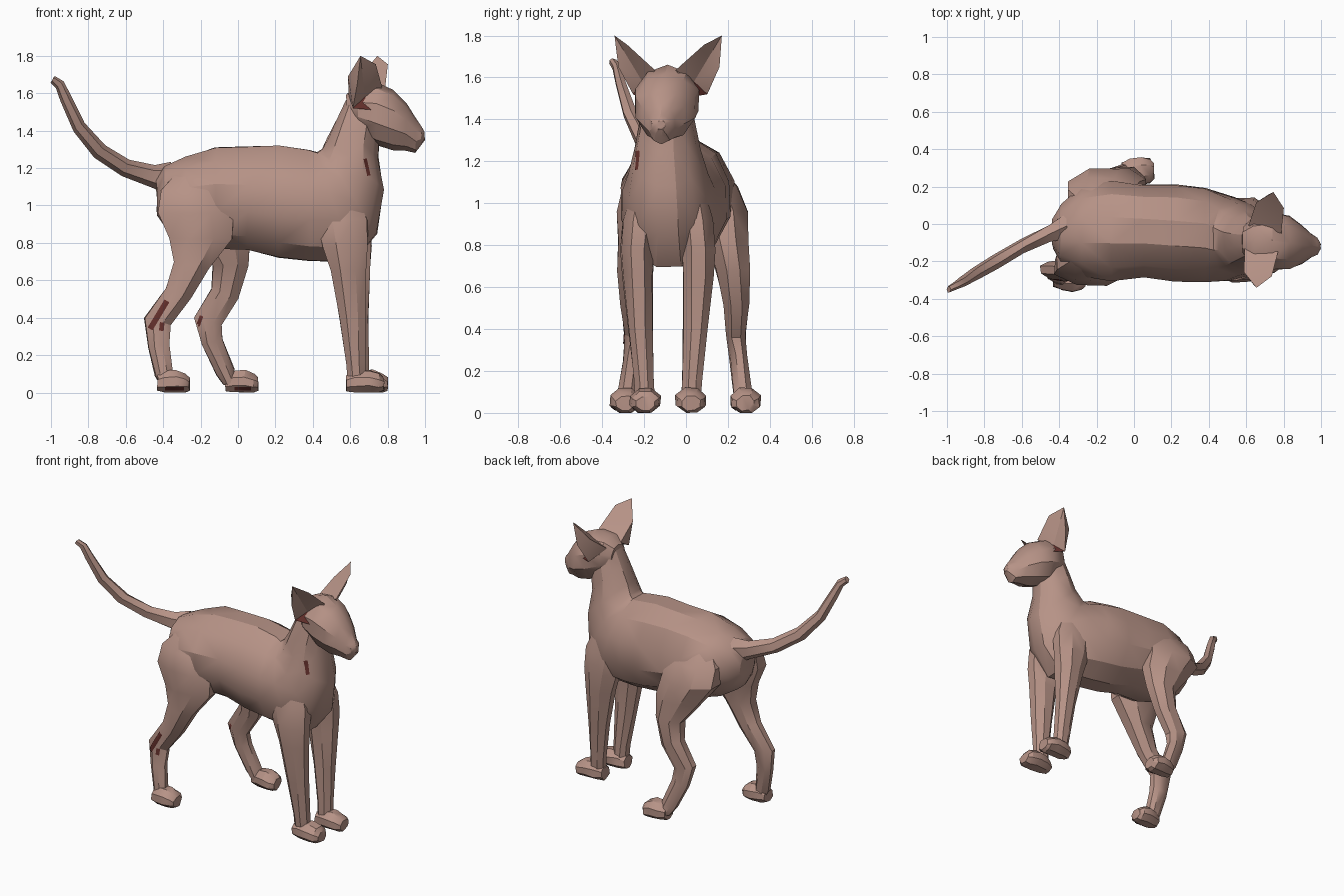
import bpy, bmesh, math, random
from mathutils import Vector, Matrix
from mathutils.bvhtree import BVHTree

random.seed(4)


def material(name, rgb):
    m = bpy.data.materials.new(name)
    m.diffuse_color = (*rgb, 1)
    return m


SKIN = material("pink brown skin", (0.47, 0.29, 0.24))
DARK = material("dark red hollow", (0.13, 0.03, 0.025))


def finish(name, bm, mats=(SKIN, DARK)):
    bmesh.ops.recalc_face_normals(bm, faces=bm.faces)
    bmesh.ops.triangulate(bm, faces=bm.faces)
    me = bpy.data.meshes.new(name)
    bm.to_mesh(me)
    bm.free()
    for m in mats:
        me.materials.append(m)
    ob = bpy.data.objects.new(name, me)
    bpy.context.collection.objects.link(ob)
    return ob


def loft(name, rings, n=10, jitter=0.004):
    """Skin rings (x, y, z, half width in y, half height, pitch of the path)."""
    bm = bmesh.new()
    loops = []
    for x, y, z, ry, ru, pitch in rings:
        t = math.radians(pitch)
        up = Vector((-math.sin(t), 0, math.cos(t)))
        loop = []
        for i in range(n):
            a = 2 * math.pi * (i + 0.5) / n
            k = 1.03
            p = Vector((x, y, z)) + Vector((0, 1, 0)) * ry * k * math.cos(a) + up * ru * k * math.sin(a)
            p += Vector([random.uniform(-jitter, jitter) for _ in range(3)])
            p.z = max(p.z, 0)
            loop.append(bm.verts.new(p))
        loops.append(loop)
    for a, b in zip(loops, loops[1:]):
        for i in range(n):
            j = (i + 1) % n
            bm.faces.new((a[i], a[j], b[j], b[i]))
    bm.faces.new(loops[0])
    bm.faces.new(loops[-1])
    return finish(name, bm)


def streak(name, target, path, width, steps=6):
    """Thin dark strip laid on the -y side of a part along a path of (x, z)."""
    tree = BVHTree.FromObject(target, bpy.context.evaluated_depsgraph_get())
    (x0, z0), (x1, z1) = path
    d = Vector((x1 - x0, z1 - z0)).normalized()
    bm = bmesh.new()
    rows = []
    for i in range(steps + 1):
        f = i / steps
        row = []
        for s in (-0.5, 0, 0.5):
            x = x0 + (x1 - x0) * f - d.y * width * s
            z = z0 + (z1 - z0) * f + d.x * width * s
            hit = tree.ray_cast(Vector((x, -3, z)), Vector((0, 1, 0)))[0]
            row.append(bm.verts.new(hit + Vector((0, -0.005, 0))) if hit else None)
        rows.append(row)
    for a, b in zip(rows, rows[1:]):
        for k in (0, 1):
            quad = (a[k], a[k + 1], b[k + 1], b[k])
            if all(quad):
                bm.faces.new(quad)
    finish(name, bm, (DARK,))


# Torso running up into the neck
torso = loft("torso_and_neck", [
    (-0.435, -0.05, 1.05, 0.08, 0.10, 0),
    (-0.39, -0.05, 1.05, 0.16, 0.165, 0),
    (-0.28, -0.04, 1.04, 0.24, 0.22, 0),
    (-0.12, -0.035, 1.04, 0.27, 0.27, 0),
    (0.05, -0.04, 1.04, 0.25, 0.275, 0),
    (0.22, -0.05, 1.02, 0.26, 0.30, 0),
    (0.38, -0.06, 1.00, 0.25, 0.295, 0),
    (0.52, -0.08, 0.99, 0.22, 0.31, 18),
    (0.595, -0.085, 1.075, 0.19, 0.27, 33),
    (0.63, -0.09, 1.22, 0.16, 0.205, 47),
    (0.64, -0.09, 1.36, 0.13, 0.155, 45),
    (0.665, -0.09, 1.465, 0.11, 0.135, 42)], n=12)

# Head with tapering muzzle
loft("head", [
    (0.58, -0.085, 1.52, 0.07, 0.075, 0),
    (0.64, -0.09, 1.515, 0.13, 0.125, 0),
    (0.74, -0.09, 1.49, 0.155, 0.165, 0),
    (0.83, -0.10, 1.455, 0.145, 0.155, 0),
    (0.90, -0.11, 1.42, 0.105, 0.125, 0),
    (0.95, -0.115, 1.375, 0.065, 0.09, 0),
    (0.98, -0.12, 1.37, 0.045, 0.05, 0),
    (0.997, -0.12, 1.372, 0.02, 0.022, 0)], n=10, jitter=0.003)

# Tail curving back and up
loft("tail", [
    (-0.36, -0.01, 1.14, 0.075, 0.09, 0),
    (-0.45, -0.05, 1.155, 0.05, 0.06, -5),
    (-0.60, -0.12, 1.20, 0.04, 0.045, -25),
    (-0.74, -0.20, 1.29, 0.04, 0.043, -40),
    (-0.85, -0.265, 1.42, 0.035, 0.038, -52),
    (-0.92, -0.31, 1.57, 0.025, 0.03, -65),
    (-0.955, -0.33, 1.645, 0.022, 0.026, -50),
    (-0.99, -0.35, 1.675, 0.018, 0.02, -30)], n=6, jitter=0.002)


# Ears: broad cups, open to the front and outside, on a slightly turned head
def ear(name, side):
    pts = [(0.08, 0.05, 1.635), (-0.10, 0.06, 1.59), (-0.055, 0.18, 1.52),
           (0.0, 0.26, 1.80), (0.05, 0.14, 1.51), (-0.02, 0.245, 1.65),
           (0.0, 0.125, 1.58), (-0.08, 0.19, 1.69), (0.07, 0.185, 1.755)]
    turn = Matrix.Rotation(math.radians(-10), 3, 'Z')
    bm = bmesh.new()
    a, b, c, d, e, f, g, h, i = [
        bm.verts.new(turn @ Vector((x, y * side, z)) + Vector((0.70, -0.085, 0)))
        for x, y, z in pts]
    for face in ((a, b, h), (a, h, i), (h, d, i), (b, c, h), (c, f, h), (f, d, h),
                 (a, i, g), (i, d, g), (d, f, g), (f, c, g), (e, a, g), (a, e, c, b)):
        bm.faces.new(face)
    bm.faces.new((c, e, g)).material_index = 1
    finish(name, bm)


ear("near_ear", -1)
ear("far_ear", 1)


# Paws: rounded blocks with a flat sole
def paw(name, x, y, half):
    return loft(name, [
        (x - half, y, 0.05, 0.045, 0.045, 0),
        (x - half * 0.5, y, 0.058, 0.065, 0.06, 0),
        (x + half * 0.2, y, 0.06, 0.078, 0.062, 0),
        (x + half * 0.75, y, 0.05, 0.068, 0.052, 0),
        (x + half, y, 0.045, 0.045, 0.035, 0)], n=8)


# Front legs, mirrored about the chest centre line
for label, side, dx in (("near", -1, 0.0), ("far", 1, 0.02)):
    loft(label + "_front_leg", [
        (x + dx, -0.085 + side * off, z, ry, rx, -90) for x, off, z, ry, rx in (
            (0.54, 0.12, 1.08, 0.05, 0.09),
            (0.56, 0.135, 0.92, 0.085, 0.14),
            (0.575, 0.145, 0.78, 0.085, 0.125),
            (0.59, 0.145, 0.65, 0.075, 0.098),
            (0.61, 0.132, 0.40, 0.062, 0.072),
            (0.63, 0.115, 0.16, 0.05, 0.053),
            (0.635, 0.11, 0.05, 0.048, 0.05))], n=8)
    paw(label + "_front_paw", 0.68 + dx, -0.085 + side * 0.11, 0.10)

# Hind legs, mid-stride
near_hind = loft("near_hind_leg", [
    (-0.23, -0.16, 1.19, 0.06, 0.09, -90),
    (-0.235, -0.205, 1.08, 0.10, 0.185, -90),
    (-0.225, -0.225, 0.96, 0.11, 0.21, -90),
    (-0.20, -0.235, 0.82, 0.095, 0.175, -90),
    (-0.25, -0.25, 0.68, 0.08, 0.10, -100),
    (-0.32, -0.25, 0.53, 0.063, 0.075, -115),
    (-0.43, -0.245, 0.38, 0.048, 0.075, -105),
    (-0.425, -0.26, 0.25, 0.043, 0.06, -80),
    (-0.395, -0.28, 0.10, 0.045, 0.05, -75),
    (-0.38, -0.285, 0.04, 0.045, 0.04, -90)], n=8)
near_paw = paw("near_hind_paw", -0.345, -0.29, 0.085)

far_hind = loft("far_hind_leg", [
    (-0.18, 0.09, 1.19, 0.06, 0.09, -90),
    (-0.175, 0.14, 1.08, 0.11, 0.185, -90),
    (-0.16, 0.18, 0.96, 0.12, 0.20, -90),
    (-0.09, 0.20, 0.82, 0.10, 0.165, -90),
    (-0.04, 0.225, 0.68, 0.085, 0.10, -90),
    (-0.07, 0.24, 0.53, 0.065, 0.083, -110),
    (-0.16, 0.24, 0.38, 0.048, 0.078, -105),
    (-0.14, 0.25, 0.27, 0.043, 0.06, -75),
    (-0.07, 0.27, 0.11, 0.045, 0.053, -70),
    (-0.04, 0.28, 0.04, 0.045, 0.04, -90)], n=8)
far_paw = paw("far_hind_paw", 0.02, 0.285, 0.085)

# Dark red creases at the hocks, neck, elbow and soles
streak("near_hock_crease", near_hind, ((-0.47, 0.34), (-0.38, 0.49)), 0.03)
streak("near_hock_hollow", near_hind, ((-0.41, 0.33), (-0.405, 0.375)), 0.025)
streak("far_hock_crease", far_hind, ((-0.215, 0.355), (-0.195, 0.41)), 0.02)
streak("neck_crease", torso, ((0.70, 1.16), (0.68, 1.25)), 0.018)
streak("near_sole_edge", near_paw, ((-0.39, 0.02), (-0.29, 0.02)), 0.018)
streak("far_sole_edge", far_paw, ((-0.02, 0.02), (0.07, 0.02)), 0.018)

# Soft shading with sharp creases
bpy.ops.object.select_all(action='SELECT')
bpy.context.view_layer.objects.active = torso
bpy.ops.object.shade_smooth_by_angle(angle=math.radians(30))
